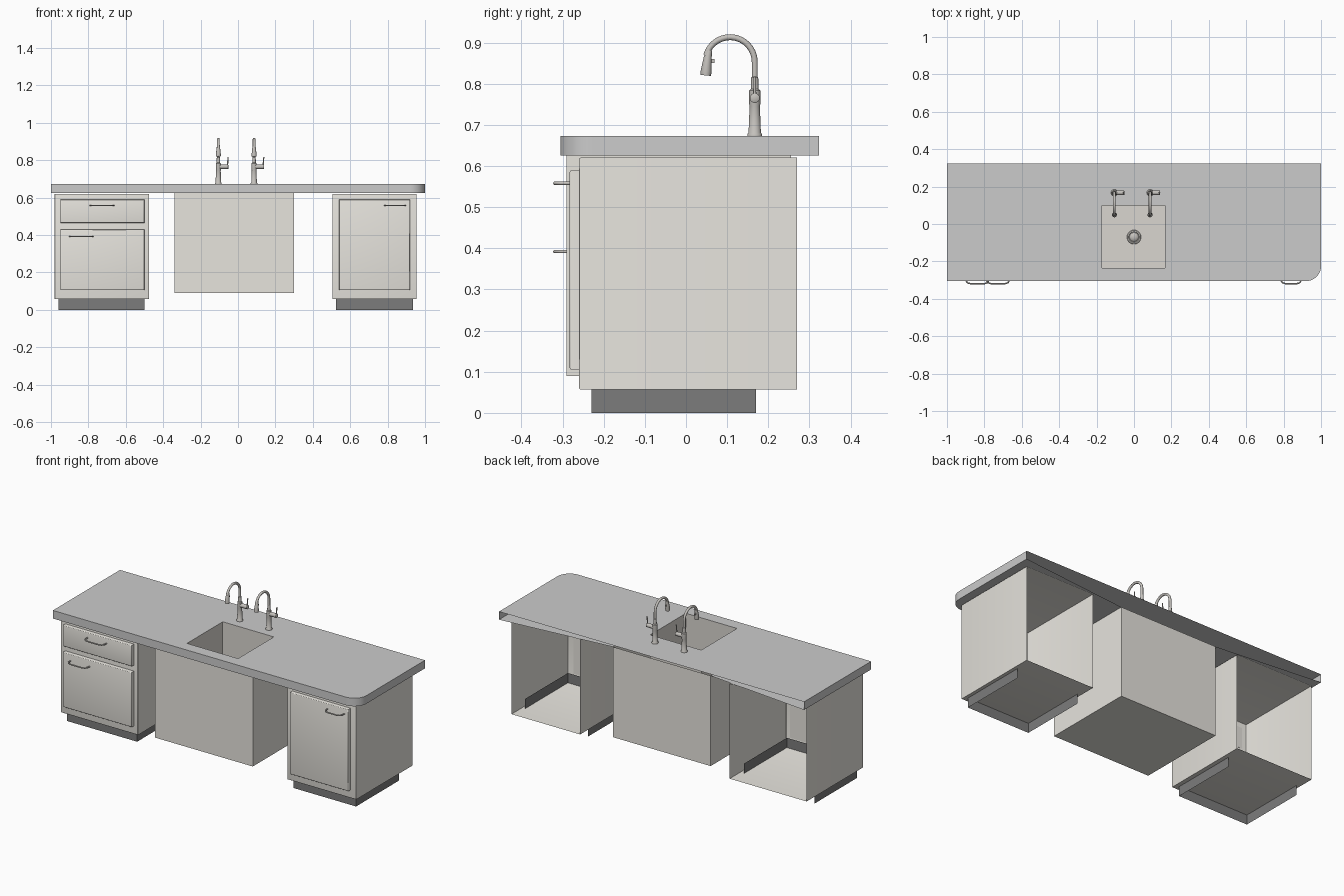
import bpy, bmesh
from math import sin, cos, pi, radians
from mathutils import Vector

if "Cube" in bpy.data.objects:
    bpy.data.objects.remove(bpy.data.objects["Cube"])


def material(name, r, g, b):
    m = bpy.data.materials.new(name)
    m.diffuse_color = (r, g, b, 1)
    m.use_nodes = True
    m.node_tree.nodes["Principled BSDF"].inputs["Base Color"].default_value = m.diffuse_color
    return m


CAB = material("cabinet_paint", 0.80, 0.78, 0.73)
TOP = material("counter_grey", 0.65, 0.65, 0.65)
DARK = material("kick_dark", 0.2, 0.2, 0.2)
BASIN = material("basin", 0.70, 0.67, 0.63)
METAL = material("metal", 0.56, 0.54, 0.51)


def finish(name, bm, mat, smooth=False):
    me = bpy.data.meshes.new(name)
    bm.to_mesh(me)
    bm.free()
    ob = bpy.data.objects.new(name, me)
    bpy.context.collection.objects.link(ob)
    me.materials.append(mat)
    if smooth:
        bpy.ops.object.select_all(action='DESELECT')
        ob.select_set(True)
        bpy.context.view_layer.objects.active = ob
        bpy.ops.object.shade_smooth_by_angle(angle=radians(40))
    return ob


def box(name, lo, hi, mat, drop="", bevel=0, flip=False):
    """Box between two corners; drop lists the sides left open."""
    bm = bmesh.new()
    bmesh.ops.create_cube(bm, size=1)
    for v in bm.verts:
        v.co = [lo[i] + (v.co[i] + 0.5) * (hi[i] - lo[i]) for i in range(3)]
    bm.normal_update()
    sides = {"b": (0, 1, 0), "t": (0, 0, 1), "d": (0, 0, -1)}
    gone = [f for f in bm.faces for s in drop if f.normal.dot(Vector(sides[s])) > 0.9]
    bmesh.ops.delete(bm, geom=gone, context='FACES')
    if bevel:  # round the edges of the front face
        front = [e for e in bm.edges if all(abs(v.co.y - lo[1]) < 1e-5 for v in e.verts)]
        bmesh.ops.bevel(bm, geom=front, offset=bevel, segments=3, affect='EDGES', profile=0.5)
    if flip:
        bmesh.ops.reverse_faces(bm, faces=bm.faces[:])
    return finish(name, bm, mat, bevel > 0)


def sweep(name, path, radii, mat, n=16):
    """Round tube along a path with a radius at each point."""
    bm = bmesh.new()
    pts = [Vector(p) for p in path]
    rings = []
    for i, p in enumerate(pts):
        a, b = pts[max(i - 1, 0)], pts[min(i + 1, len(pts) - 1)]
        if i and i < len(pts) - 1:
            t = (p - a).normalized() + (b - p).normalized()
        else:
            t = b - a
        t.normalize()
        ref = Vector((1, 0, 0)) if abs(t.x) < 0.5 else Vector((0, 0, 1))
        if pts[0].z == pts[-1].z:
            ref = Vector((0, 0, 1))
        u = t.cross(ref).normalized()
        w = t.cross(u)
        rings.append([bm.verts.new(p + radii[i] * (cos(2 * pi * k / n) * u + sin(2 * pi * k / n) * w))
                      for k in range(n)])
    for r, s in zip(rings, rings[1:]):
        for k in range(n):
            bm.faces.new((r[k], r[(k + 1) % n], s[(k + 1) % n], s[k]))
    bm.faces.new(rings[0])
    bm.faces.new(rings[-1])
    bmesh.ops.recalc_face_normals(bm, faces=bm.faces[:])
    return finish(name, bm, mat, True)


def lathe(name, x, y, profile, mat, n=24):
    """Spin an (r, z) profile around a vertical axis."""
    bm = bmesh.new()
    rings = [[bm.verts.new((x + r * cos(2 * pi * k / n), y + r * sin(2 * pi * k / n), z))
              for k in range(n)] for r, z in profile]
    for r, s in zip(rings, rings[1:]):
        for k in range(n):
            bm.faces.new((r[k], r[(k + 1) % n], s[(k + 1) % n], s[k]))
    bm.faces.new(rings[-1])
    return finish(name, bm, mat, True)


# Countertop: hollow slab, open at the back, one rounded front corner, sink hole
BACK, FRONT, ZT, ZB = 0.323, -0.305, 0.673, 0.625
HOLE = (-0.17, -0.235, 0.165, 0.10)
BOX = (-0.34, -0.29, 0.30, 0.255)
R, SEG = 0.08, 12
outline = [(-1, BACK), (-1, FRONT)]
outline += [(1 - R + R * sin(pi / 2 * k / SEG), FRONT + R - R * cos(pi / 2 * k / SEG)) for k in range(SEG + 1)]
outline += [(1, BACK)]
MID = 2 + SEG // 2
bm = bmesh.new()


def plate(z, rect, with_back, up):
    o = [bm.verts.new((x, y, z)) for x, y in outline]
    x0, y0, x1, y1 = rect
    h = [bm.verts.new((x, y, z)) for x, y in ((x0, y0), (x1, y0), (x1, y1), (x0, y1))]
    loops = [[o[0], o[1], h[0], h[3]], o[1:MID + 1] + [h[1], h[0]], o[MID:] + [h[2], h[1]]]
    if with_back:
        loops.append([o[-1], o[0], h[3], h[2]])
    for lp in loops:
        bm.faces.new(lp if up else lp[::-1])
    return o


top = plate(ZT, HOLE, True, True)
low = plate(ZB, BOX, False, False)
for i in range(len(top) - 1):
    bm.faces.new((top[i], low[i], low[i + 1], top[i + 1]))
finish("countertop", bm, TOP, True)

# Sink housing, basin and drain
box("sink_housing", (BOX[0], BOX[1], 0.09), (BOX[2], BOX[3], ZB), CAB, drop="t")
ZF = 0.45
box("sink_basin", (HOLE[0], HOLE[1], ZF), (HOLE[2], HOLE[3], ZT), BASIN, drop="t", flip=True)
lathe("drain", 0, -0.07, [(0.038, ZF), (0.036, ZF + 0.005), (0.029, ZF + 0.005), (0.027, ZF + 0.002),
                          (0.024, ZF + 0.002), (0.018, ZF + 0.008), (0.006, ZF + 0.011)], METAL)


def handle(name, x0, x1, z):
    path = [(x0, -0.282, z), (x0 + 0.002, -0.303, z), (x0 + 0.009, -0.314, z), (x0 + 0.025, -0.319, z),
            (x1 - 0.025, -0.319, z), (x1 - 0.009, -0.314, z), (x1 - 0.002, -0.303, z), (x1, -0.282, z)]
    sweep(name, path, [0.004] * 8, METAL, 10)


# Cabinets: open-backed carcass, U-shaped toe kick, panels and bow handles
def cabinet(side, x0, x1, kick, panels):
    box(side + "_cabinet", (x0, -0.26, 0.057), (x1, 0.27, 0.62), CAB, drop="b", bevel=0.004)
    box(side + "_toe_kick", (kick[0], -0.23, 0), (kick[1], 0.17, 0.115), DARK, drop="btd")
    for part, px0, px1, z0, z1, hx0, hx1, hz in panels:
        box(f"{side}_{part}", (px0, -0.283, z0), (px1, -0.259, z1), CAB, bevel=0.006)
        handle(f"{side}_{part}_handle", hx0, hx1, hz)


cabinet("left", -0.98, -0.475, (-0.96, -0.50),
        [("drawer", -0.95, -0.50, 0.465, 0.59, -0.79, -0.665, 0.558),
         ("door", -0.95, -0.50, 0.105, 0.43, -0.90, -0.775, 0.392)])
cabinet("right", 0.505, 0.955, (0.525, 0.935),
        [("door", 0.54, 0.92, 0.105, 0.59, 0.785, 0.895, 0.558)])


# Faucets: tapered body, gooseneck, spray head, side lever
def faucet(side, x):
    y = 0.167
    lathe(side + "_faucet_body", x, y,
          [(0.018, ZT), (0.018, ZT + 0.004), (0.015, ZT + 0.008), (0.0125, 0.745), (0.0135, 0.75),
           (0.0135, 0.783), (0.0095, 0.787), (0.0085, 0.815), (0.0065, 0.817)], METAL)
    cy, cz, r = 0.107, 0.853, 0.06
    neck = [(x, y, 0.80)] + [(x, cy + r * cos(radians(a)), cz + r * sin(radians(a))) for a in range(0, 166, 11)]
    sweep(side + "_faucet_neck", neck, [0.0072] * len(neck), METAL)
    head = [(x, 0.0565, 0.881), (x, 0.0545, 0.872), (x, 0.053, 0.865), (x, 0.049, 0.830), (x, 0.048, 0.820)]
    sweep(side + "_spray_head", head, [0.0075, 0.0085, 0.0095, 0.0135, 0.0125], METAL)
    box(side + "_spray_button", (x - 0.003, 0.062, 0.85), (x + 0.003, 0.069, 0.86), METAL)
    hub = [(x + d, y, 0.765) for d in (0, 0.044, 0.052, 0.054)]
    sweep(side + "_lever_hub", hub, [0.012, 0.012, 0.012, 0.009], METAL)
    sweep(side + "_lever", [(x + 0.048, y, 0.765), (x + 0.050, y, 0.79), (x + 0.052, y, 0.817)],
          [0.004, 0.0035, 0.003], METAL, 10)


faucet("left", -0.105)
faucet("right", 0.086)
